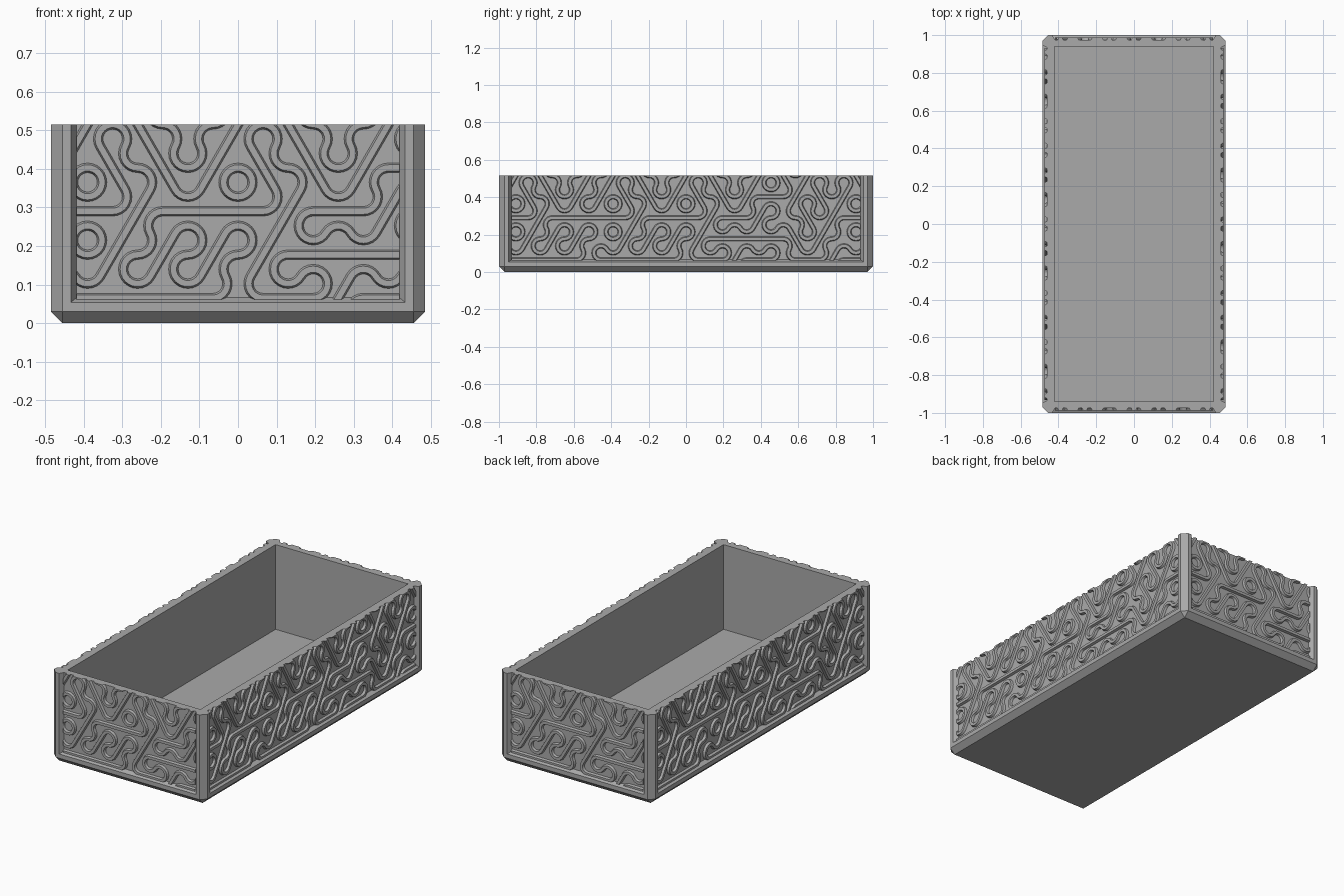
import bpy, bmesh
from math import cos, sin, pi, radians, sqrt
from mathutils import Vector, Matrix

if "Cube" in bpy.data.objects:
    bpy.data.objects.remove(bpy.data.objects["Cube"])

grey = bpy.data.materials.new("plain grey")
grey.use_nodes = True
grey.diffuse_color = (0.4, 0.4, 0.4, 1)
grey.node_tree.nodes["Principled BSDF"].inputs["Base Color"].default_value = (0.4, 0.4, 0.4, 1)

HX, HY, TOP = 0.485, 1.0, 0.515     # outer half sizes and height
CH = 0.03                           # corner and bottom chamfer
DEPTH = 0.025                       # panel recess
RIDGE = 0.013                       # ridge height
IX, IY, FLOOR = 0.42, 0.94, 0.03    # inner cavity


def finish(bm, name):
    bmesh.ops.recalc_face_normals(bm, faces=bm.faces[:])
    mesh = bpy.data.meshes.new(name)
    bm.to_mesh(mesh)
    bm.free()
    mesh.materials.append(grey)
    obj = bpy.data.objects.new(name, mesh)
    bpy.context.collection.objects.link(obj)
    return obj


def bridge(bm, a, b):
    for i in range(len(a)):
        j = (i + 1) % len(a)
        bm.faces.new((a[i], a[j], b[j], b[i]))


def ring(bm, points, z):
    return [bm.verts.new((x, y, z)) for x, y in points]


def rect(x, y):
    return [(x, y), (-x, y), (-x, -y), (x, -y)]


def octagon(x, y, c):
    pts = []
    for sx, sy in ((1, 1), (-1, 1), (-1, -1), (1, -1)):
        pair = [(sx * x, sy * (y - c)), (sx * (x - c), sy * y)]
        pts += pair if sx * sy > 0 else pair[::-1]
    return pts


# Open tray: recessed walls and floor
bm = bmesh.new()
px, py = HX - DEPTH, HY - DEPTH
loops = [ring(bm, rect(x, y), z) for x, y, z in
         ((px, py, 0.02), (px, py, TOP), (IX, IY, TOP), (IX, IY, FLOOR))]
for a, b in zip(loops, loops[1:]):
    bridge(bm, a, b)
bm.faces.new(loops[0])
bm.faces.new(loops[-1])
finish(bm, "tray_walls")

# Base rail with a chamfered foot and a sloping upper lip
bm = bmesh.new()
foot = ring(bm, rect(HX - CH, HY - CH), 0)
low = ring(bm, octagon(HX, HY, CH), CH)
mid = ring(bm, octagon(HX, HY, CH), 0.054)
lip = ring(bm, octagon(px, py, 0.01), 0.066)
inner = ring(bm, octagon(IX + 0.01, IY + 0.01, 0.005), 0.066)
bm.faces.new(foot)
for i in range(4):
    a, b, c = low[2 * i], low[2 * i + 1], low[(2 * i + 2) % 8]
    bm.faces.new((foot[i], a, b))
    bm.faces.new((foot[i], b, c, foot[(i + 1) % 4]))
for a, b in ((low, mid), (mid, lip), (lip, inner)):
    bridge(bm, a, b)
finish(bm, "base_rail")

# Corner posts with sloping sides toward the panels
for sx, x_name in ((1, "left"), (-1, "right")):
    for sy, y_name in ((1, "back"), (-1, "front")):
        plan = [(HX, HY - CH), (HX - CH, HY), (HX - 0.052, HY), (HX - 0.067, py),
                (IX + 0.01, IY + 0.005), (px, HY - 0.067), (HX, HY - 0.052)]
        plan = [(sx * x, sy * y) for x, y in plan]
        bm = bmesh.new()
        a, b = ring(bm, plan, CH), ring(bm, plan, TOP)
        bridge(bm, a, b)
        bm.faces.new(a)
        bm.faces.new(b)
        finish(bm, y_name + "_" + x_name + "_post")

# Hexagon tiles: each letter picks the strands that cross the tile.
# Listed are the corners rounded by arcs, and the heading of a straight strand.
S = 0.075
TILES = {"A": ((30, 150, 270), None), "B": ((90, 210, 330), None),
         "H": ((90, 270), 0), "P": ((150, 330), 60), "N": ((30, 210), 120)}
ROWS = ["PNBPPNBPNBPNPBN",
        "PNNPPNNPNNPHPNPB",
        "HPHHHPHHPHPANPH",
        "APPPAPPPPHHHNPAP",
        "HHHAHHHAHPHAHPH"]
PROFILE = ((-0.0145, -0.006), (-0.008, RIDGE), (0.008, RIDGE), (0.0145, -0.006))


def sweep(bm, path):
    """path holds (point, side direction) pairs in the panel plane"""
    last = None
    for p, n in path:
        cur = [bm.verts.new((p.x + n.x * w, -h, p.y + n.y * w)) for w, h in PROFILE]
        if last:
            bridge(bm, last, cur)
        last = cur


def heading(deg):
    return Vector((cos(radians(deg)), sin(radians(deg))))


def panel(name, half_width, out, turn):
    bm = bmesh.new()
    for r, row in enumerate(ROWS):
        z = 0.29 + (2 - r) * 1.5 * S
        for i, letter in enumerate(row):
            c = Vector(((i - len(row) // 2 + (0.5 if r % 2 else 0)) * sqrt(3) * S, z))
            if abs(c.x) > half_width + S:
                continue
            corners, line = TILES[letter]
            for a in corners:
                hub = c + heading(a) * S
                dirs = [heading(a + 120 + 15 * k) for k in range(9)]
                sweep(bm, [(hub + d * S / 2, d) for d in dirs])
            if line is not None:
                d = heading(line) * S * sqrt(3) / 2
                n = heading(line + 90)
                sweep(bm, [(c - d, n), (c + d, n)])
    bmesh.ops.remove_doubles(bm, verts=bm.verts[:], dist=0.0005)
    bmesh.ops.recalc_face_normals(bm, faces=bm.faces[:])
    # Trim to the panel opening and close the cut ends
    for co, no in (((0, 0, TOP), (0, 0, 1)), ((0, 0, 0.062), (0, 0, -1)),
                   ((half_width, 0, 0), (1, 0, 0)), ((-half_width, 0, 0), (-1, 0, 0))):
        cut = bmesh.ops.bisect_plane(bm, geom=bm.verts[:] + bm.edges[:] + bm.faces[:],
                                     plane_co=co, plane_no=no, clear_outer=True)
        edges = [e for e in cut["geom_cut"] if isinstance(e, bmesh.types.BMEdge)]
        bmesh.ops.holes_fill(bm, edges=edges, sides=0)
    bm.transform(Matrix.Rotation(turn, 4, "Z") @ Matrix.Translation((0, -out, 0)))
    finish(bm, name)


panel("front_ridges", HX - 0.067, py, 0)
panel("left_ridges", HY - 0.067, px, pi / 2)
panel("back_ridges", HX - 0.067, py, pi)
panel("right_ridges", HY - 0.067, px, -pi / 2)
